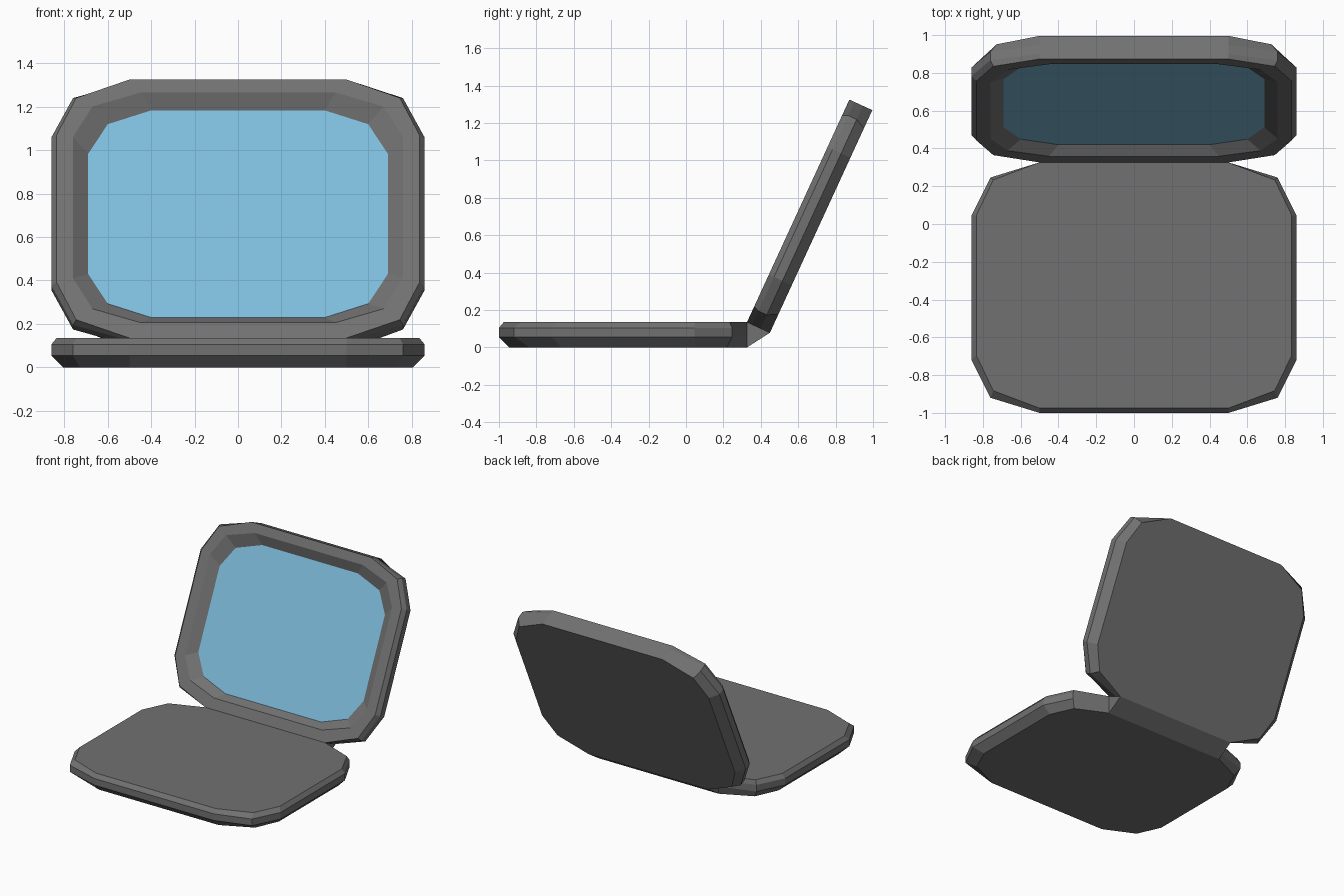
import bpy
import bmesh
import math
from mathutils import Vector

old = bpy.data.objects.get("Cube")
if old:
    bpy.data.objects.remove(old, do_unlink=True)


def make_material(name, rgb):
    mat = bpy.data.materials.new(name)
    mat.use_nodes = True
    mat.diffuse_color = (*rgb, 1)
    mat.node_tree.nodes["Principled BSDF"].inputs["Base Color"].default_value = (*rgb, 1)
    return mat


grey = make_material("casing grey", (0.165, 0.165, 0.165))
blue = make_material("screen blue", (0.21, 0.50, 0.71))

PIVOT_Y, PIVOT_Z = 0.326, 0.135
THICK = 0.135
LID_ANGLE = math.radians(65.3)


# Panel coordinates: x across, v away from the hinge, d depth below the inner face
def on_base(x, v, d):
    return Vector((x, PIVOT_Y - v, PIVOT_Z - d))


def on_lid(x, v, d):
    c, s = math.cos(LID_ANGLE), math.sin(LID_ANGLE)
    return Vector((x, PIVOT_Y + v * c + d * s, PIVOT_Z + v * s - d * c))


def outline(corner, near, far, d):
    """Twelve-sided rounded rectangle; corner lists (x, offset from the end)."""
    quarter = [(x, near + o) for x, o in corner]
    half = quarter + [(x, far - o) for x, o in reversed(corner)]
    return [(x, v, d) for x, v in half] + [(-x, v, d) for x, v in reversed(half)]


def shell_ring(length, inset, d, far_bevel):
    corner = [(0.5, 0), (0.76 - 0.6 * inset, 0.08 + 0.5 * inset), (0.86 - inset, 0.28)]
    return outline(corner, 0, length - inset * far_bevel, d)


def finish(bm, name, materials):
    bmesh.ops.recalc_face_normals(bm, faces=bm.faces)
    mesh = bpy.data.meshes.new(name)
    bm.to_mesh(mesh)
    bm.free()
    for mat in materials:
        mesh.materials.append(mat)
    obj = bpy.data.objects.new(name, mesh)
    bpy.context.collection.objects.link(obj)
    return obj


def loft(name, rings, place, materials):
    """Join the rings with side faces and cap both ends; last cap takes the last material."""
    bm = bmesh.new()
    loops = [[bm.verts.new(place(*p)) for p in ring] for ring in rings]
    for a, b in zip(loops, loops[1:]):
        for i in range(len(a)):
            j = (i + 1) % len(a)
            bm.faces.new((a[i], a[j], b[j], b[i]))
    bm.faces.new(loops[0])
    bm.faces.new(loops[-1]).material_index = len(materials) - 1
    return finish(bm, name, materials)


# Bevelled casing section, from the outer face to the inner face: (inset, depth)
SECTION = [(0.055, THICK), (0, 0.08), (0, 0.03), (0.025, 0)]

# Lower half
base_rings = [shell_ring(1.326, inset, d, 1) for inset, d in SECTION]
loft("base", base_rings, on_base, [grey])

# Upper half with a sloped recess down to the screen
lid_rings = [shell_ring(1.31, inset, d, 0) for inset, d in SECTION]
lid_rings.append(outline([(0.45, 0), (0.67, 0.07), (0.76, 0.225)], 0.078, 1.244, 0))
lid_rings.append(outline([(0.4, 0), (0.6, 0.07), (0.69, 0.22)], 0.125, 1.175, 0.046))
loft("lid_and_screen", lid_rings, on_lid, [grey, blue])

# Wedge joining the two halves
bm = bmesh.new()
ends = []
for x in (-0.5, 0.5):
    points = (on_base(x, 0, 0), on_base(x, 0, THICK), on_lid(x, 0, THICK))
    ends.append([bm.verts.new(p) for p in points])
    bm.faces.new(ends[-1])
for i in range(3):
    j = (i + 1) % 3
    bm.faces.new((ends[0][i], ends[0][j], ends[1][j], ends[1][i]))
finish(bm, "hinge", [grey])
